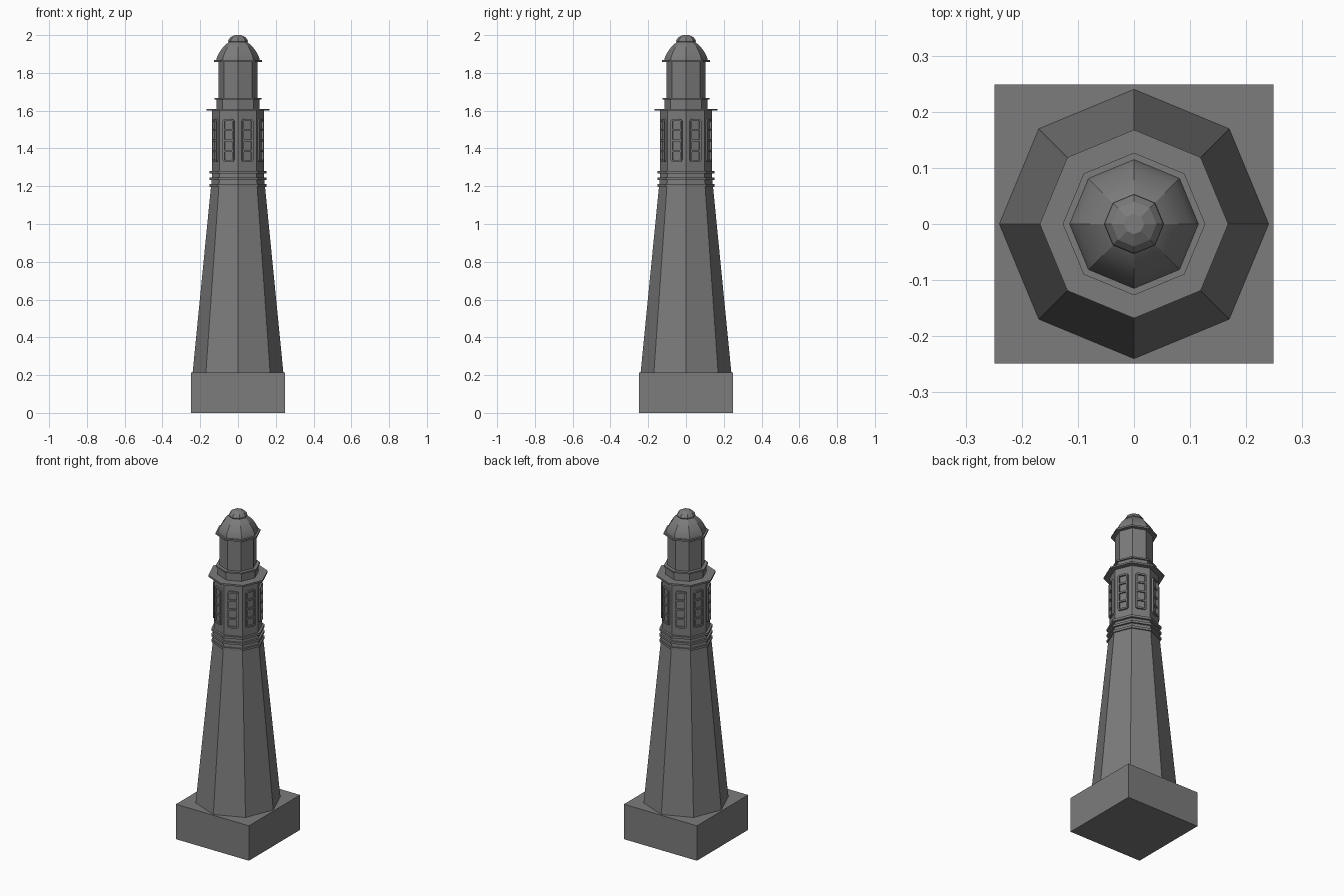
import bpy, bmesh, math
from mathutils import Matrix, Vector

if "Cube" in bpy.data.objects:
    bpy.data.objects.remove(bpy.data.objects["Cube"])

stone = bpy.data.materials.new("dark_grey")
stone.diffuse_color = (0.2, 0.2, 0.2, 1)
stone.use_nodes = True
stone.node_tree.nodes["Principled BSDF"].inputs["Base Color"].default_value = stone.diffuse_color


def finish(name, bm):
    bmesh.ops.recalc_face_normals(bm, faces=bm.faces)
    me = bpy.data.meshes.new(name)
    bm.to_mesh(me)
    bm.free()
    me.materials.append(stone)
    ob = bpy.data.objects.new(name, me)
    bpy.context.collection.objects.link(ob)
    return ob


def octagon(name, profile):
    """Closed eight-sided solid from (radius, height) pairs, corners on the axes."""
    bm = bmesh.new()
    rings = [[bm.verts.new((r * math.cos(i * math.pi / 4), r * math.sin(i * math.pi / 4), z))
              for i in range(8)] for r, z in profile]
    for a, b in zip(rings, rings[1:]):
        for i in range(8):
            j = (i + 1) % 8
            bm.faces.new((a[i], a[j], b[j], b[i]))
    bm.faces.new(rings[0])
    bm.faces.new(rings[-1])
    return finish(name, bm)


def add_box(bm, centre, size, rot=Matrix.Identity(4)):
    bmesh.ops.create_cube(bm, size=1, matrix=rot @ Matrix.Translation(Vector(centre))
                          @ Matrix.Diagonal((*size, 1)))


def add_frame(bm, rot, x0, x1, zc, w, h, t, r):
    """Hollow rounded rectangle of border t between depths x0 and x1."""
    def loop(x, inset):
        out = []
        rad = max(r - inset, 0.002)
        for q, (sy, sz) in enumerate(((1, 1), (-1, 1), (-1, -1), (1, -1))):
            for k in range(4):
                a = (q + k / 3) * math.pi / 2
                out.append(bm.verts.new(rot @ Vector((
                    x, sy * (w / 2 - inset - rad) + rad * math.cos(a),
                    zc + sz * (h / 2 - inset - rad) + rad * math.sin(a)))))
        return out
    loops = [loop(x0, 0), loop(x1, 0), loop(x1, t), loop(x0, t)]
    n = len(loops[0])
    for a, b in zip(loops, loops[1:] + loops[:1]):
        for i in range(n):
            j = (i + 1) % n
            bm.faces.new((a[i], a[j], b[j], b[i]))


# Square plinth
bm = bmesh.new()
add_box(bm, (0, 0, 0.1075), (0.497, 0.497, 0.215))
finish("plinth", bm)

# Tapered tower and the three bands at its top
octagon("tower", [(0.24, 0.215), (0.135, 1.28)])
for k, z in enumerate((1.197, 1.232, 1.267)):
    octagon(f"band_{k + 1}", [(0.151, z), (0.151, z + 0.014)])

# Watch room and gallery deck
octagon("watch_room", [(0.137, 1.27), (0.137, 1.602)])
octagon("gallery_deck", [(0.168, 1.600), (0.168, 1.610)])

# One rounded window frame with three cross bars on each watch room face
bm = bmesh.new()
apothem = 0.137 * math.cos(math.pi / 8)
low, high, width = 1.33, 1.555, 0.064
for i in range(8):
    rot = Matrix.Rotation((i + 0.5) * math.pi / 4, 4, 'Z')
    add_frame(bm, rot, apothem - 0.005, apothem + 0.01,
              (low + high) / 2, width, high - low, 0.010, 0.013)
    for k in (1, 2, 3):
        z = low + k * (high - low) / 4
        add_box(bm, (apothem, 0, z), (0.016, width - 0.014, 0.010), rot)
finish("window_frames", bm)

# Lantern room
octagon("lantern_base", [(0.115, 1.605), (0.115, 1.66)])
octagon("lantern_sill", [(0.125, 1.658), (0.125, 1.667)])
octagon("lantern", [(0.104, 1.66), (0.104, 1.865)])
octagon("roof_eave", [(0.127, 1.858), (0.127, 1.868)])

# Domed roof and faceted cap
dome = octagon("dome", [(0.115, 1.867), (0.112, 1.882), (0.102, 1.903), (0.088, 1.925),
                        (0.071, 1.945), (0.053, 1.96), (0.042, 1.968)])
octagon("roof_cap", [(0.048, 1.96), (0.053, 1.967), (0.051, 1.975),
                     (0.040, 1.988), (0.018, 2.0)])
bpy.context.view_layer.objects.active = dome
dome.select_set(True)
bpy.ops.object.shade_smooth_by_angle(angle=math.radians(25))
